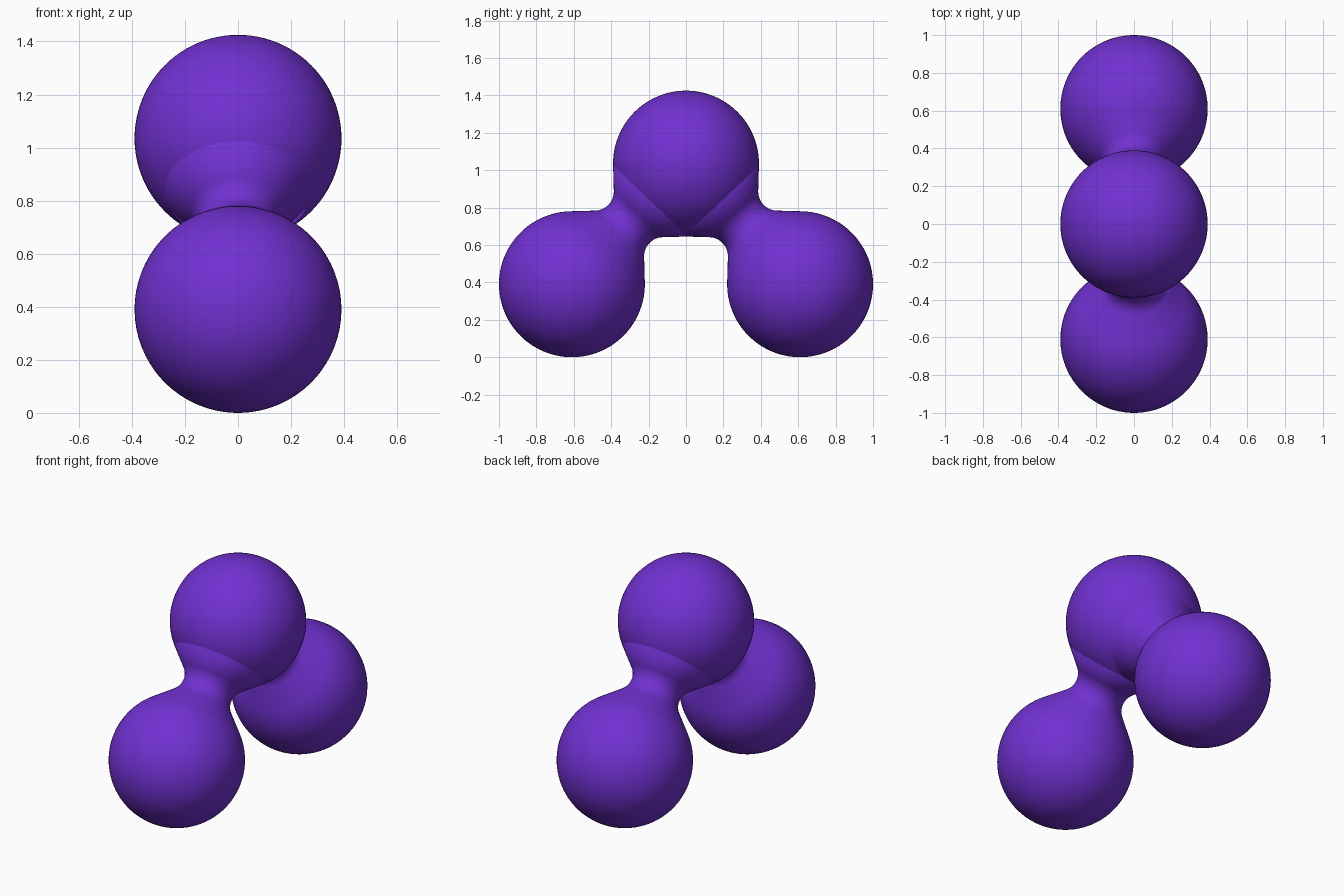
import bpy, bmesh, math
from mathutils import Vector

cube = bpy.data.objects.get("Cube")
if cube:
    bpy.data.objects.remove(cube, do_unlink=True)

R = 0.39                            # ball radius
NECK = 0.15                         # narrowest neck radius
TOP = Vector((0, 0, 1.035))         # centre of the upper ball
LOW_Y, LOW_Z = 0.61, R              # centres of the two lower balls

purple = bpy.data.materials.new("purple")
purple.use_nodes = True
colour = (0.165, 0.031, 0.64, 1)
purple.diffuse_color = colour
bsdf = purple.node_tree.nodes["Principled BSDF"]
bsdf.inputs["Base Color"].default_value = colour
bsdf.inputs["Roughness"].default_value = 0.6


def lathe(name, profile, centre, axis, steps=96):
    """Spin a (radius, height) profile about an axis through centre."""
    bm = bmesh.new()
    verts = [bm.verts.new((r, 0, h)) for r, h in profile]
    edges = [bm.edges.new(pair) for pair in zip(verts, verts[1:])]
    bmesh.ops.spin(bm, geom=verts + edges, cent=(0, 0, 0), axis=(0, 0, 1),
                   angle=math.tau, steps=steps, use_duplicate=False)
    bmesh.ops.remove_doubles(bm, verts=bm.verts, dist=0.0003)
    bmesh.ops.recalc_face_normals(bm, faces=bm.faces)
    for face in bm.faces:
        face.smooth = True
    mesh = bpy.data.meshes.new(name)
    bm.to_mesh(mesh)
    bm.free()
    mesh.materials.append(purple)
    obj = bpy.data.objects.new(name, mesh)
    obj.location = centre
    obj.rotation_mode = 'QUATERNION'
    obj.rotation_quaternion = axis.to_track_quat('Z', 'Y')
    bpy.context.collection.objects.link(obj)
    return obj


def ball_arc(end, count):
    """Profile of a ball from its lower pole up to the given polar angle."""
    return [(R * math.sin(end * i / count), -R * math.cos(end * i / count))
            for i in range(count + 1)]


# Upper ball
lathe("upper_ball", ball_arc(math.pi, 48), TOP, Vector((0, 0, 1)))

# Neck: 45 degree cones leave both balls tangentially and meet in a fillet
half = math.hypot(LOW_Y, TOP.z - LOW_Z) / 2
c45 = math.sqrt(0.5)
cone_offset = 2 * R * c45 - half            # cone radius extrapolated to mid-neck
fillet = (NECK - cone_offset) / (2 * c45 - 1)
neck = []
for i in range(-10, 11):
    a = math.radians(4.5 * i)
    neck.append((NECK + fillet * (1 - math.cos(a)), half + fillet * math.sin(a)))
# Upper end meets the upper ball, then tucks just inside it
tuck = [(R * c45, 2 * half - R * c45), (R * c45 - 0.01, 2 * half - R * c45 + 0.05)]
profile = ball_arc(math.radians(135), 36) + neck + tuck

# Lower balls, each with its neck
for name, side in (("front_ball_and_neck", -1), ("back_ball_and_neck", 1)):
    centre = Vector((0, side * LOW_Y, LOW_Z))
    lathe(name, profile, centre, TOP - centre)
